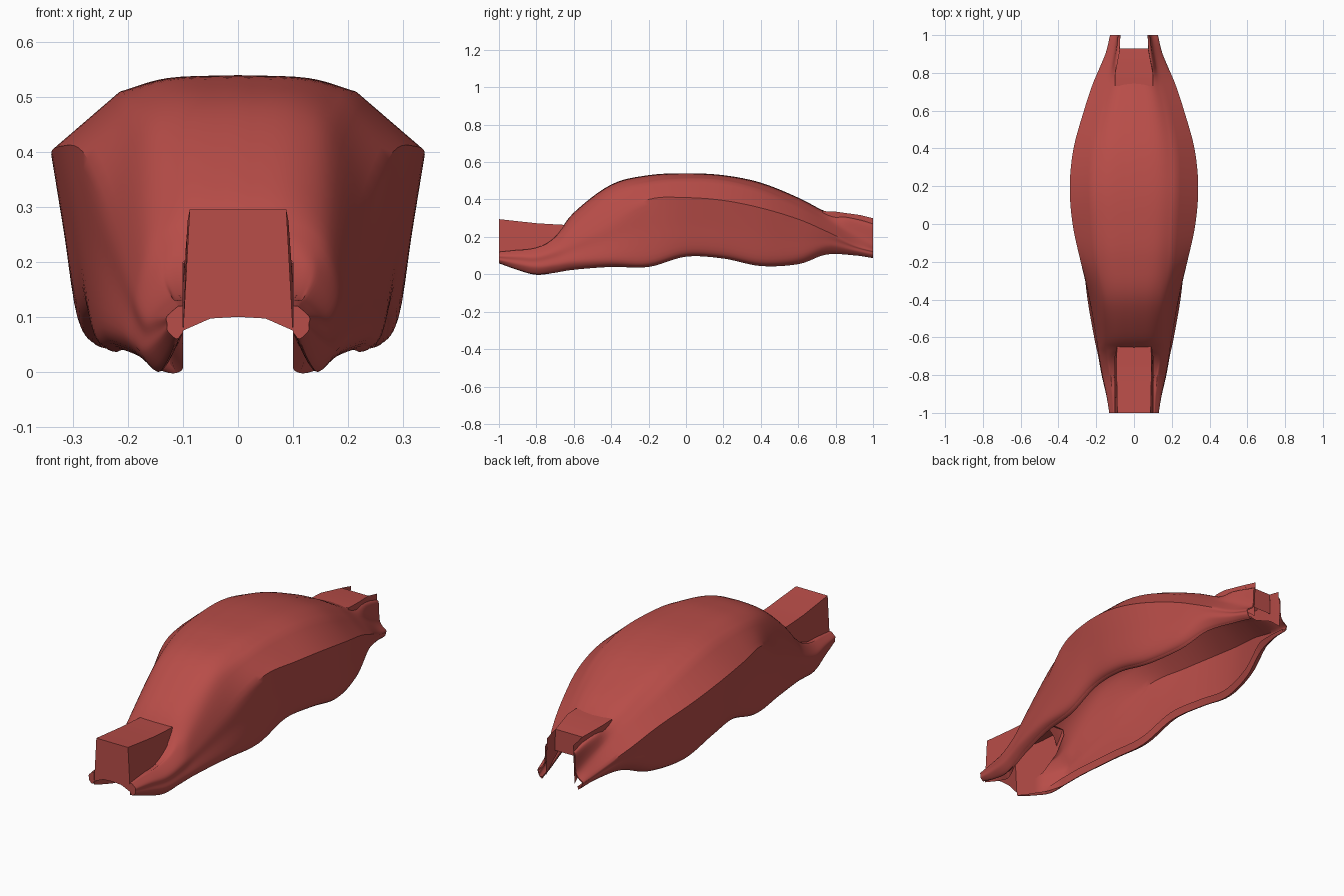
import bpy
import bmesh
import math
from mathutils import Vector

cube = bpy.data.objects.get("Cube")
if cube:
    bpy.data.objects.remove(cube, do_unlink=True)

red = bpy.data.materials.new("warm red paint")
red.use_nodes = True
red.diffuse_color = (0.48, 0.074, 0.065, 1)
red.node_tree.nodes["Principled BSDF"].inputs["Base Color"].default_value = red.diffuse_color


def smooth_path(points, steps=5):
    """Catmull-Rom curve through points of any dimension."""
    points = [Vector(p) for p in points]
    first = points[0] * 2 - points[1]
    last = points[-1] * 2 - points[-2]
    padded = [first] + points + [last]
    result = []
    for a, b, c, d in zip(padded, padded[1:], padded[2:], padded[3:]):
        for k in range(steps):
            t = k / steps
            result.append(b + (c - a) * t / 2
                          + (a * 2 - b * 5 + c * 4 - d) * t * t / 2
                          + (b * 3 - a - c * 3 + d) * t ** 3 / 2)
    return result + [points[-1]]


def clamp(value):
    return max(0.0, min(1.0, value))


def finish(name, bm, mirrored=False):
    bmesh.ops.recalc_face_normals(bm, faces=bm.faces)
    mesh = bpy.data.meshes.new(name)
    bm.to_mesh(mesh)
    bm.free()
    mesh.materials.append(red)
    obj = bpy.data.objects.new(name, mesh)
    bpy.context.collection.objects.link(obj)
    if mirrored:
        mirror = obj.modifiers.new("Mirror", "MIRROR")
        mirror.use_clip = True
        mirror.merge_threshold = 0.0005
    bpy.ops.object.select_all(action="DESELECT")
    obj.select_set(True)
    bpy.context.view_layer.objects.active = obj
    bpy.ops.object.shade_smooth_by_angle(angle=math.radians(35))
    return obj


def loft(bm, rings, keep=lambda ring, side: True):
    """Join open rings of equal length with quads."""
    rows = [[bm.verts.new(p) for p in ring] for ring in rings]
    for i in range(len(rows) - 1):
        for j in range(len(rows[i]) - 1):
            if keep(i, j):
                bm.faces.new((rows[i][j], rows[i][j + 1],
                              rows[i + 1][j + 1], rows[i + 1][j]))
    return rows


# Shell stations: y, top z, shoulder x and z, crease x and z, hem x and z
stations = [
    (-1, .12, .112, .117, .13, .1, .128, .06),
    (-.9, .13, .12, .125, .145, .1, .147, .025),
    (-.8, .14, .13, .14, .165, .1, .17, 0),
    (-.7, .2, .15, .18, .182, .13, .188, .012),
    (-.6, .33, .16, .27, .195, .18, .21, .03),
    (-.4, .48, .175, .425, .23, .29, .245, .045),
    (-.2, .53, .2, .49, .282, .4, .265, .045),
    (0, .54, .21, .51, .325, .41, .28, .1),
    (.2, .53, .22, .5, .34, .395, .295, .09),
    (.4, .49, .215, .45, .32, .355, .285, .05),
    (.6, .41, .18, .365, .265, .295, .245, .06),
    (.75, .335, .14, .29, .215, .23, .2, .11),
    (.9, .3, .107, .215, .15, .16, .145, .105),
    (1, .27, .09, .165, .125, .13, .12, .09),
]


def shell_section(station):
    y, top, sx, sz, cx, cz, hx, hz = station
    # The middle opens up beneath the front and rear boxes
    inner = .1 * math.sqrt(clamp((-.66 - y) / .04)) + .075 * clamp((y - .76) / .08)
    drop = min(.035, (cz - hz) * .35)
    inset = min(.05, (hx - .06) * .4)
    crown = [(inner, top), (inner + (sx - inner) * .6, top + (sz - top) * .17), (sx, sz)]
    flank = [(cx, cz), ((cx + hx) / 2, (cz + hz + drop) / 2), (hx, hz + drop),
             (hx - inset * .6, hz), (hx - inset, hz + drop * .8)]

    # Crisp side crease in the middle and rear, rounded flank at the front
    slope = [Vector((sx, sz)).lerp(Vector((cx, cz)), k / 5) for k in range(1, 5)]
    crisp = smooth_path(crown) + slope + smooth_path(flank)
    rounded = smooth_path(crown + flank)
    blend = clamp((y + .4) / .25) * clamp((.95 - y) / .2)
    outer = [r.lerp(c, blend) for r, c in zip(rounded, crisp)]

    # Thin inner skin hugging the outside, pulled in to fill the front feet
    gap = .008 * clamp((top - hz) / .3)
    pull = clamp((-.72 - y) / .12)
    lining = [Vector((p.x - gap, p.y - gap * .7)) for p in reversed(outer[:31])]
    lining = [Vector((max(p.x + (inner - p.x) * pull, inner), p.y)) for p in lining]
    return [(max(p.x, 0), y, p.y) for p in outer + lining]


# Main double-skinned hollow shell with closed ends
bm = bmesh.new()
rows = loft(bm, [shell_section(s) for s in smooth_path(stations, 6)])
for end in (rows[0], rows[-1]):
    bm.faces.new(end)
finish("body_shell", bm, mirrored=True)


def box_ring(y, top_half, top, base_half, base):
    return [(-base_half, y, base), (-top_half, y, top),
            (top_half, y, top), (base_half, y, base)]


# Front box: open below, closed by an arched end plate
bm = bmesh.new()
loft(bm, [box_ring(-1, .088, .295, .1, .075),
          box_ring(-.8, .092, .273, .1, .1),
          box_ring(-.7, .092, .267, .1, .16),
          box_ring(-.64, .09, .264, .095, .235)])
finish("front_box", bm)

bm = bmesh.new()
plate = [(-.1, .075), (-.05, .097), (0, .1), (.05, .097), (.1, .075),
         (.088, .295), (-.088, .295)]
bm.faces.new([bm.verts.new((x, -1, z)) for x, z in plate])
finish("front_plate", bm)

# Rear box: the roof stops short, leaving two prongs around a notch
bm = bmesh.new()
loft(bm, [box_ring(.73, .1, .338, .1, .3),
          box_ring(.8, .1, .335, .1, .24),
          box_ring(.93, .075, .317, .08, .17),
          box_ring(1, .072, .3, .08, .11)],
     keep=lambda ring, side: not (ring == 2 and side == 1))
finish("rear_box", bm)

# Short wall at the back of the notch
bm = bmesh.new()
wall = [(-.08, .21), (.08, .21), (.075, .317), (-.075, .317)]
bm.faces.new([bm.verts.new((x, .93, z)) for x, z in wall])
finish("notch_wall", bm)
